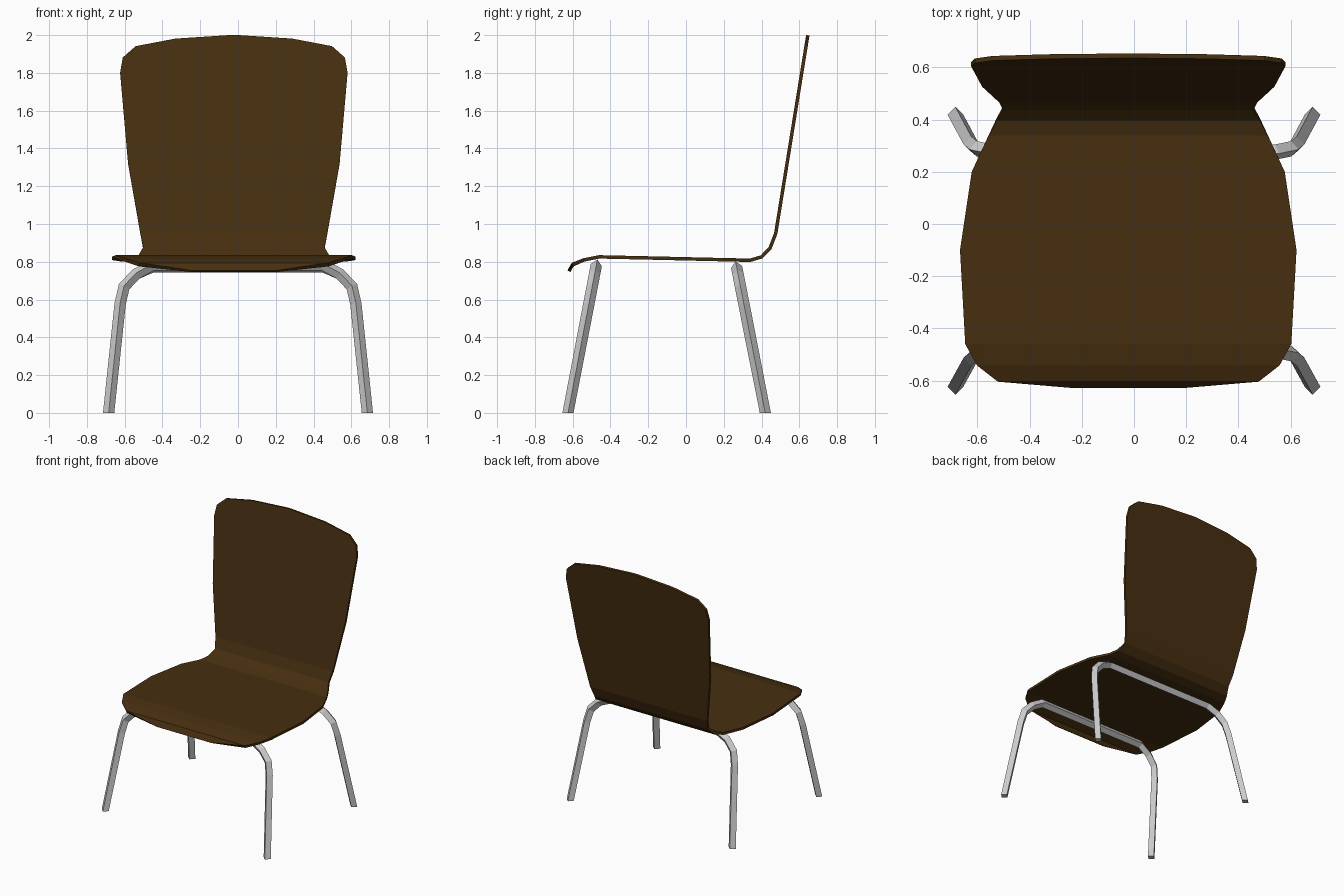
import bpy, bmesh
from mathutils import Vector

if "Cube" in bpy.data.objects:
    bpy.data.objects.remove(bpy.data.objects["Cube"])


def material(name, rgb):
    m = bpy.data.materials.new(name)
    m.diffuse_color = (*rgb, 1)
    m.use_nodes = True
    m.node_tree.nodes["Principled BSDF"].inputs["Base Color"].default_value = m.diffuse_color
    return m


BROWN = material("dark brown shell", (0.062, 0.028, 0.005))
GREY = material("grey metal", (0.60, 0.60, 0.60))


def add_object(name, bm, mat):
    bmesh.ops.recalc_face_normals(bm, faces=bm.faces[:])
    me = bpy.data.meshes.new(name)
    bm.to_mesh(me)
    bm.free()
    me.materials.append(mat)
    ob = bpy.data.objects.new(name, me)
    bpy.context.collection.objects.link(ob)
    return ob


# Seat and backrest: one bent sheet, rows of (half width, y, z) from front lip to top
def back_y(z):
    return 0.475 + (z - 0.95) * 0.17 / 1.05


rows = [(0.225, -0.62, 0.75), (0.50, -0.60, 0.785), (0.58, -0.54, 0.81),
        (0.625, -0.46, 0.826), (0.645, -0.10, 0.818), (0.60, 0.20, 0.811),
        (0.535, 0.34, 0.808), (0.505, 0.40, 0.826), (0.48, 0.445, 0.872)]
rows += [(w, back_y(z), z) for w, z in
         [(0.495, 0.95), (0.56, 1.32), (0.602, 1.80), (0.588, 1.88),
          (0.52, 1.94), (0.31, 1.98), (0.02, 1.999)]]
CX = -0.022
bm = bmesh.new()
pairs = [[bm.verts.new((CX + s * w, y, z)) for s in (-1, 1)] for w, y, z in rows]
for a, b in zip(pairs, pairs[1:]):
    bm.faces.new((a[0], a[1], b[1], b[0]))
shell = add_object("seat_and_backrest", bm, BROWN)
thick = shell.modifiers.new("thickness", 'SOLIDIFY')
thick.thickness = 0.018
thick.offset = 0
thick.use_even_offset = True


# Leg frames: diamond tube swept along a mirrored path in a tilted plane
def leg_frame(name, foot_y, top_y, top_z, r=0.03):
    half = [(0.685, 0), (0.624, 0.577), (0.603, 0.668), (0.54, 0.735), (0.455, top_z)]
    path = half + [(-x, z) for x, z in reversed(half)]
    up = Vector((0, top_y - foot_y, top_z)) / top_z      # tilted up, per unit z
    origin = Vector((0, foot_y, 0))
    pts = [origin + Vector((x, 0, 0)) + up * z for x, z in path]
    n = Vector((1, 0, 0)).cross(up).normalized()
    bm = bmesh.new()
    rings = []
    for i, p in enumerate(pts):
        d1 = (p - pts[max(i - 1, 0)]).normalized()
        d2 = (pts[min(i + 1, len(pts) - 1)] - p).normalized()
        m = n.cross((d1 + d2).normalized()).normalized()
        d = d2 if i == 0 else d1
        m = m * (r / max(n.cross(d).dot(m), 0.5))
        ring = [bm.verts.new(p + o) for o in (m, n * r, -m, -n * r)]
        if i in (0, len(pts) - 1):                       # flat feet on the floor
            for v in ring:
                v.co.z = 0
        rings.append(ring)
    for a, b in zip(rings, rings[1:]):
        for k in range(4):
            j = (k + 1) % 4
            bm.faces.new((a[k], a[j], b[j], b[k]))
    bm.faces.new(rings[0])
    bm.faces.new(rings[-1])
    return add_object(name, bm, GREY)


leg_frame("front_legs", -0.625, -0.475, 0.782)
leg_frame("back_legs", 0.42, 0.268, 0.772)
